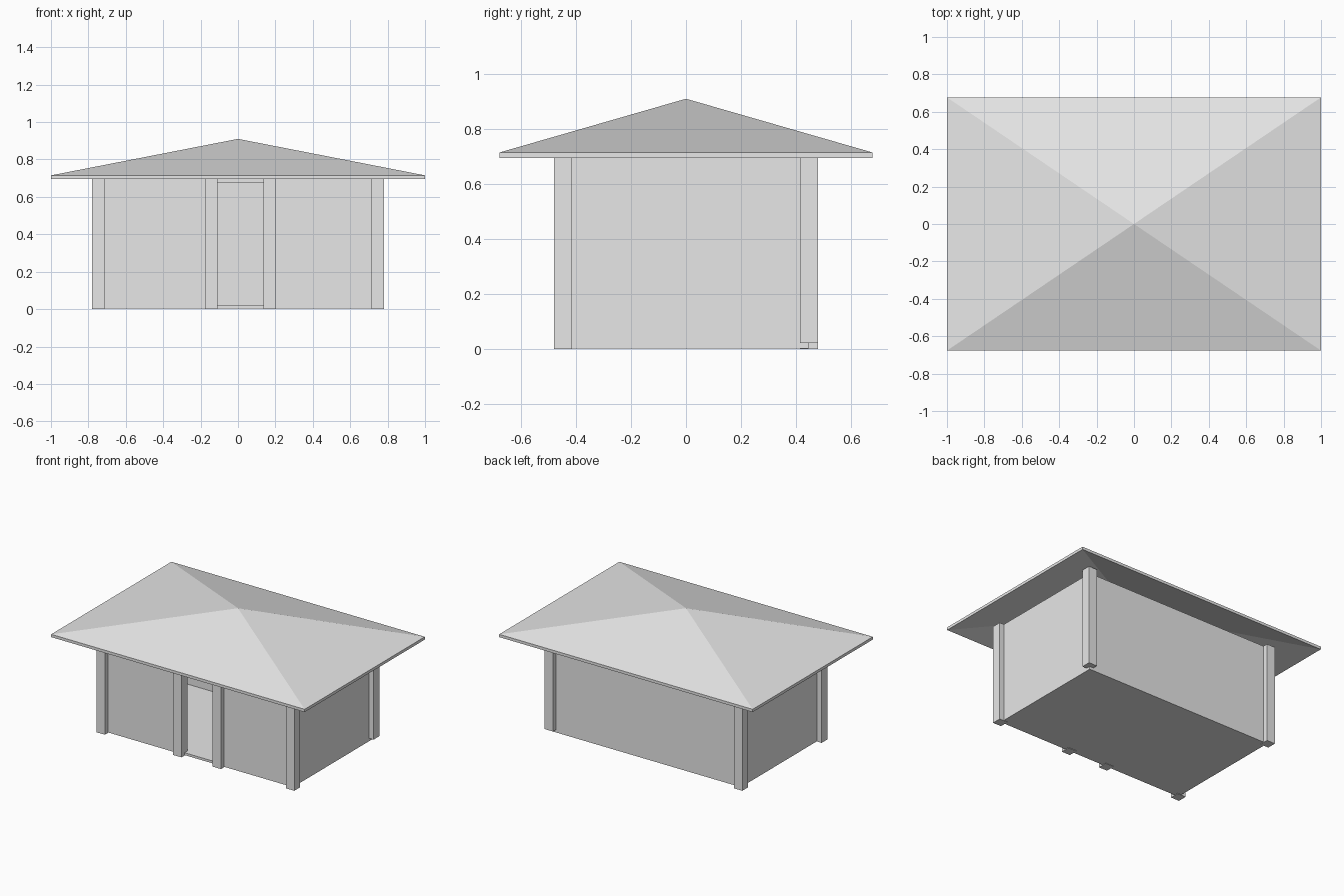
import bpy
import bmesh

cube = bpy.data.objects.get("Cube")
if cube:
    bpy.data.objects.remove(cube, do_unlink=True)

GREY = bpy.data.materials.new("plain_grey")
GREY.use_nodes = True
GREY.diffuse_color = (0.8, 0.8, 0.8, 1)
GREY.node_tree.nodes["Principled BSDF"].inputs["Base Color"].default_value = GREY.diffuse_color


def finish(name, bm):
    bmesh.ops.recalc_face_normals(bm, faces=bm.faces)
    mesh = bpy.data.meshes.new(name)
    bm.to_mesh(mesh)
    bm.free()
    mesh.materials.append(GREY)
    ob = bpy.data.objects.new(name, mesh)
    bpy.context.collection.objects.link(ob)
    return ob


def box(name, low, high):
    bm = bmesh.new()
    bmesh.ops.create_cube(bm, size=1)
    for v in bm.verts:
        v.co = [l + (c + 0.5) * (h - l) for c, l, h in zip(v.co, low, high)]
    return finish(name, bm)


# Main sizes
WX, WY = 0.745, 0.445        # outer wall faces
THICK = 0.02
BASE, FLOOR, TOP = 0.003, 0.02, 0.715
POST = 0.066
PX, PY = 0.747, 0.447        # corner post centres
DOOR_LEFT, DOOR_RIGHT = 0.136, -0.11
LINTEL = 0.675

# Floor slab
box("floor", (-WX, -WY, BASE), (WX, WY, FLOOR))

# Walls, with a doorway in the front
box("back_wall", (-WX, WY - THICK, BASE), (WX, WY, TOP))
for side, s in (("left", 1), ("right", -1)):
    xs = sorted((s * WX, s * (WX - THICK)))
    box(side + "_wall", (xs[0], -WY, BASE), (xs[1], WY, TOP))
    jamb = DOOR_LEFT if s > 0 else DOOR_RIGHT
    xs = sorted((s * WX, jamb))
    box("front_wall_" + side, (xs[0], -WY, BASE), (xs[1], THICK - WY, TOP))
box("door_lintel", (DOOR_RIGHT, -WY, LINTEL), (DOOR_LEFT, THICK - WY, TOP))


# Square posts at the corners and beside the doorway
def post(name, x, y, z=0):
    h = POST / 2
    box(name, (x - h, y - h, z), (x + h, y + h, z + TOP))


post("front_left_post", PX, -PY)
post("front_right_post", -PX, -PY)
post("back_right_post", -PX, PY)
post("back_left_post", PX, PY, 0.023)
post("door_left_post", DOOR_LEFT + POST / 2, -PY)
post("door_right_post", DOOR_RIGHT - POST / 2, -PY)

# Hollow pyramid roof with a thin vertical rim
bm = bmesh.new()
corners = [(-1, -0.677), (1, -0.677), (1, 0.677), (-1, 0.677)]
rings = []
for eave, peak in ((0.695, 0.89), (0.715, 0.91)):
    ring = [bm.verts.new((x, y, eave)) for x, y in corners]
    apex = bm.verts.new((0, 0, peak))
    for i in range(4):
        bm.faces.new((ring[i], ring[(i + 1) % 4], apex))
    rings.append(ring)
for i in range(4):
    j = (i + 1) % 4
    bm.faces.new((rings[0][i], rings[0][j], rings[1][j], rings[1][i]))
finish("roof", bm)
